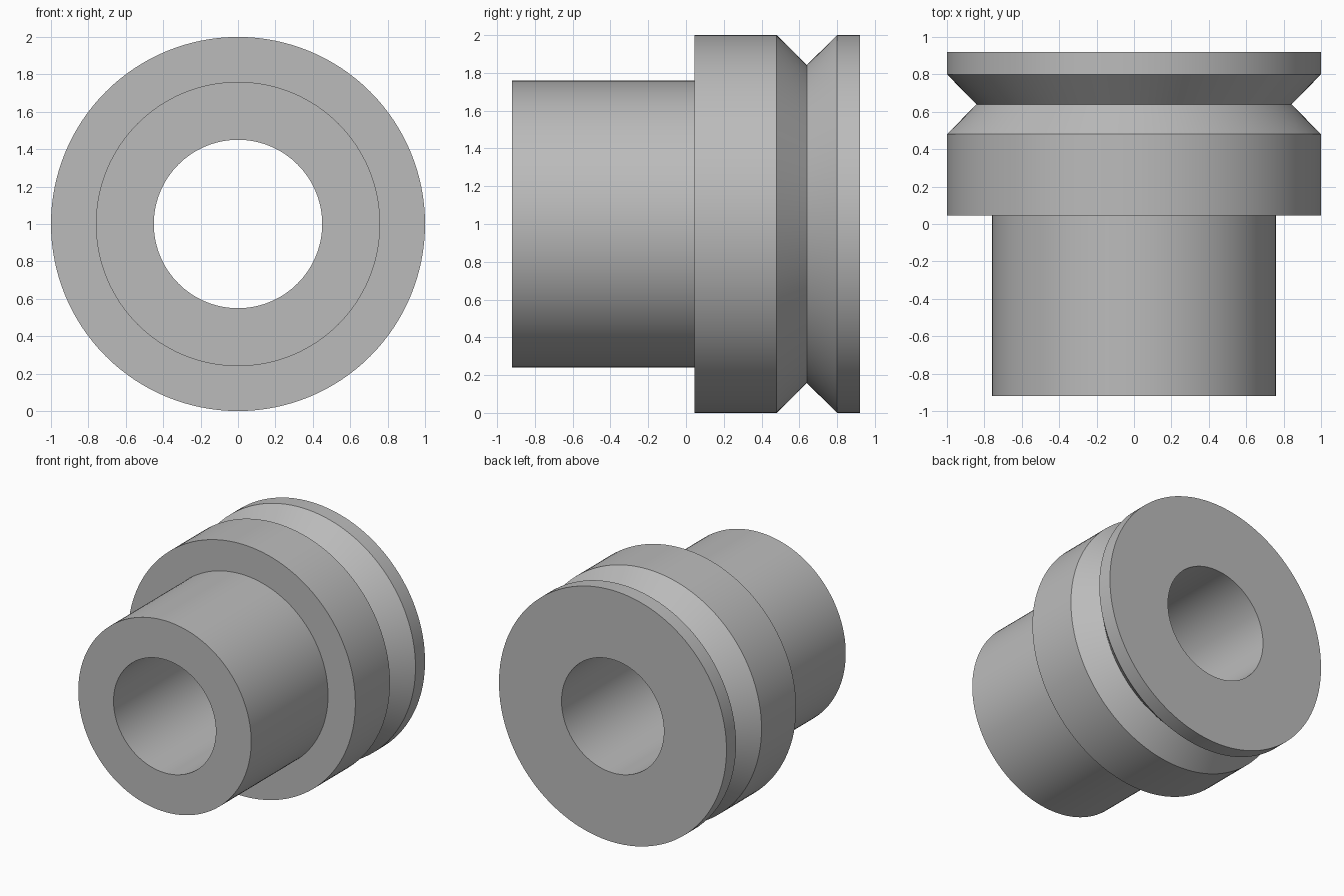
import bpy
import bmesh
from math import radians, tau
from mathutils import Matrix, Vector

cube = bpy.data.objects.get("Cube")
if cube:
    bpy.data.objects.remove(cube, do_unlink=True)

SEGMENTS = 128
BORE = 0.45
SLEEVE = 0.76
FLANGE = 1.0
GROOVE = 0.842

# Plain grey metal
grey = bpy.data.materials.new("plain_grey")
grey.use_nodes = True
colour = (0.5, 0.5, 0.5, 1)
grey.diffuse_color = colour
grey.node_tree.nodes["Principled BSDF"].inputs["Base Color"].default_value = colour


def lathe(name, profile, material):
    """Turn a closed (radius, y) profile around the y axis."""
    bm = bmesh.new()
    rings = []
    for i in range(SEGMENTS):
        turn = Matrix.Rotation(tau * i / SEGMENTS, 3, 'Y')
        rings.append([bm.verts.new(turn @ Vector((r, y, 0))) for r, y in profile])
    for i, ring in enumerate(rings):
        following = rings[(i + 1) % SEGMENTS]
        for j in range(len(profile)):
            k = (j + 1) % len(profile)
            bm.faces.new((ring[j], ring[k], following[k], following[j]))
    bmesh.ops.recalc_face_normals(bm, faces=bm.faces)
    mesh = bpy.data.meshes.new(name)
    bm.to_mesh(mesh)
    bm.free()
    mesh.materials.append(material)
    obj = bpy.data.objects.new(name, mesh)
    bpy.context.collection.objects.link(obj)
    obj.location.z = FLANGE
    bpy.ops.object.select_all(action='DESELECT')
    obj.select_set(True)
    bpy.context.view_layer.objects.active = obj
    bpy.ops.object.shade_smooth_by_angle(angle=radians(30))
    return obj


# Stepped bushing: narrow sleeve, wide flange with a V groove, through bore
lathe("grooved_bushing", [
    (BORE, -0.92),
    (SLEEVE, -0.92),
    (SLEEVE, 0.045),
    (FLANGE, 0.045),
    (FLANGE, 0.48),
    (GROOVE, 0.64),
    (FLANGE, 0.80),
    (FLANGE, 0.92),
    (BORE, 0.92),
], grey)
